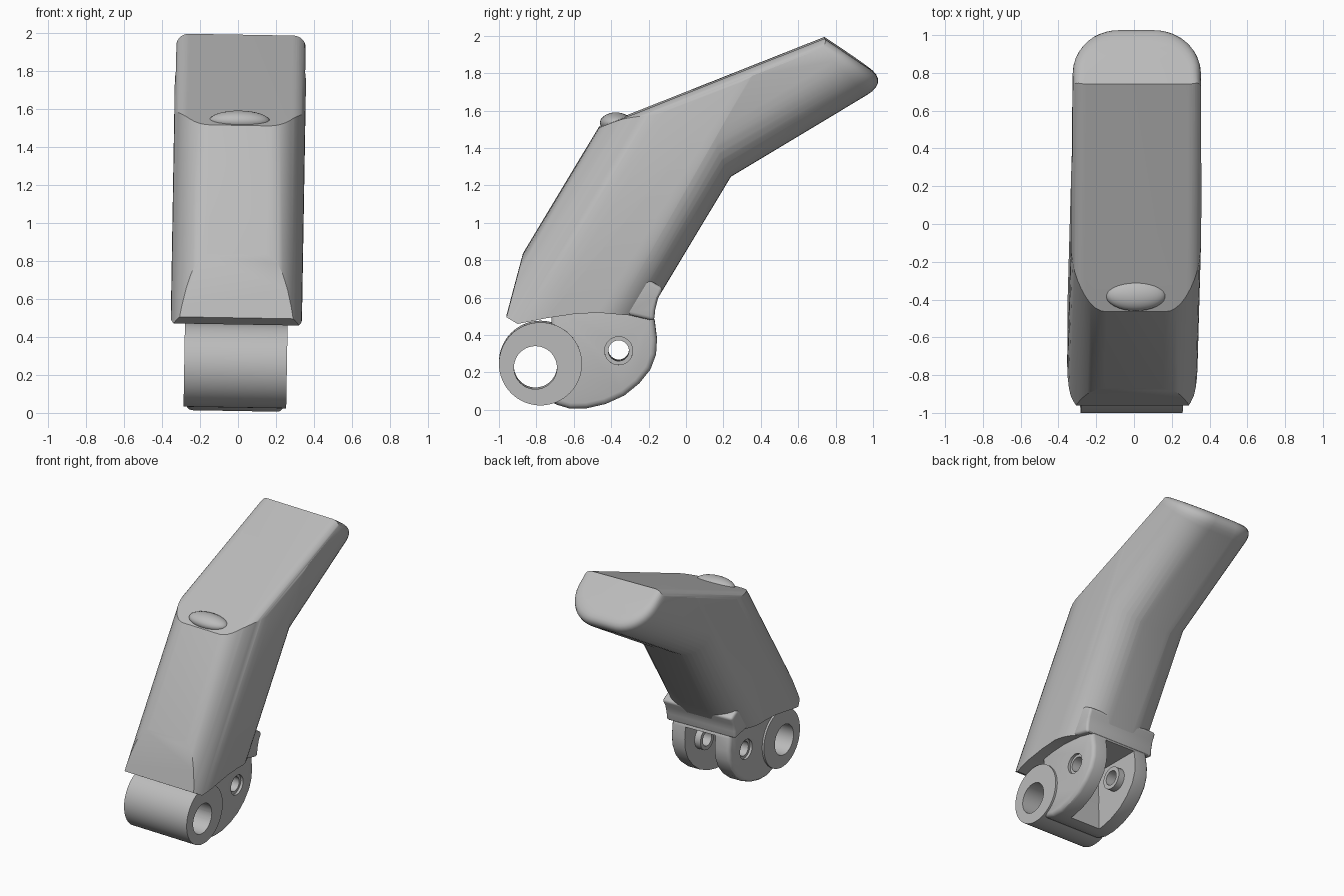
import bpy, bmesh, math
from mathutils import Vector, Matrix

if "Cube" in bpy.data.objects:
    bpy.data.objects.remove(bpy.data.objects["Cube"])

grey = bpy.data.materials.new("plain grey")
grey.use_nodes = True
grey.diffuse_color = (0.5, 0.5, 0.5, 1)
grey.node_tree.nodes["Principled BSDF"].inputs["Base Color"].default_value = (0.5, 0.5, 0.5, 1)


def loft(name, rings):
    """Closed solid through rings of equal point count."""
    bm = bmesh.new()
    loops = [[bm.verts.new(p) for p in ring] for ring in rings]
    n = len(loops[0])
    for a, b in zip(loops, loops[1:]):
        for i in range(n):
            j = (i + 1) % n
            bm.faces.new((a[i], a[j], b[j], b[i]))
    bm.faces.new(loops[0])
    bm.faces.new(loops[-1])
    bmesh.ops.recalc_face_normals(bm, faces=bm.faces)
    mesh = bpy.data.meshes.new(name)
    bm.to_mesh(mesh)
    bm.free()
    mesh.materials.append(grey)
    ob = bpy.data.objects.new(name, mesh)
    bpy.context.collection.objects.link(ob)
    return ob


def plate(name, outline, x0, x1):
    """Side outline of (y, z) points extruded across x."""
    return loft(name, [[(x, y, z) for y, z in outline] for x in (x0, x1)])


def circle(y, z, r, n=48):
    return [(y + r * math.cos(i * math.tau / n), z + r * math.sin(i * math.tau / n)) for i in range(n)]


def section(half, top, bottom, top_r, bottom_r, n=10):
    """Symmetric cross-section (u, v) with elliptical corners."""
    right = []
    for (rx, rv), edge, sign in ((top_r, top, 1), (bottom_r, bottom, -1)):
        corner = []
        for i in range(n + 1 if rx else 1):
            a = math.pi / 2 * i / n if rx else 0
            corner.append((half - rx * (1 - math.sin(a)) if rx else half,
                           edge + sign * rv * (1 - math.cos(a))))
        right += corner if sign == 1 else corner[::-1]
    return right + [(-u, v) for u, v in reversed(right)]


def place(u, v, s, angle):
    """Section point moved s along a direction tilted in the side plane."""
    c, d = math.cos(angle), math.sin(angle)
    return Vector((u, s * c + v * d, s * d - v * c))


def prism(name, sec, angle, s0, s1):
    return loft(name, [[place(u, v, s, angle) for u, v in sec] for s in (s0, s1)])


def bake(ob):
    bpy.context.view_layer.update()
    deps = bpy.context.evaluated_depsgraph_get()
    mesh = bpy.data.meshes.new_from_object(ob.evaluated_get(deps))
    ob.modifiers.clear()
    ob.data = mesh


def combine(ob, other, operation):
    mod = ob.modifiers.new("combine", 'BOOLEAN')
    mod.object, mod.operation, mod.solver = other, operation, 'EXACT'
    bake(ob)
    bpy.data.objects.remove(other)


def cut_plane(ob, point, normal):
    bm = bmesh.new()
    bm.from_mesh(ob.data)
    bmesh.ops.bisect_plane(bm, geom=bm.verts[:] + bm.edges[:] + bm.faces[:],
                           plane_co=point, plane_no=normal, clear_outer=True)
    bmesh.ops.holes_fill(bm, edges=[e for e in bm.edges if e.is_boundary])
    bmesh.ops.recalc_face_normals(bm, faces=bm.faces)
    bm.to_mesh(ob.data)
    bm.free()


def bevel(ob, width):
    mod = ob.modifiers.new("bevel", 'BEVEL')
    mod.width, mod.segments, mod.angle_limit = width, 3, math.radians(50)
    bake(ob)


# Lower segment: rounded prism, tapered at the front foot
LOW, UP, ROOF = math.radians(59), math.radians(31), math.radians(21.6)
body = prism("finger_body", section(0.345, -1.177, -0.437, (0.19, 0.277), (0.245, 0.223)), LOW, -0.3, 2.2)
cut_plane(body, (0, -0.87, 0.84), (0, -0.967, 0.256))
underside = [(-1.4, 0.79), (-0.96, 0.5), (-0.9, 0.465), (-0.75, 0.495), (-0.6, 0.518), (-0.47, 0.525),
             (-0.3, 0.51), (-0.17, 0.48), (0.3, 0.4), (0.3, -1), (-1.4, -1)]
combine(body, plate("underside_cutter", underside, -1, 1), 'DIFFERENCE')

# Upper segment: D-shaped prism with a slanted, softened tip
sec = section(0.34, -1.7, -0.946, (0, 0), (0.24, 0.25))


def tip(v):
    return 1.659 + (v + 1.324) * 0.468


rings = [[place(u, v, 0.83, UP) for u, v in sec]]
for k in range(8):
    t = k / 7
    ring = []
    for u, v in sec:
        w = min(1, max(0, (v + 1.324) / 0.378))
        f = 0.1 + 0.26 * w
        u2, v2 = u * (1 - f), v + (-1.3 - v) * f
        p0 = place(u, v, tip(v) - 0.05 - 0.09 * w, UP)
        p1 = place(u, v, tip(v), UP)
        p2 = place(u2, v2, tip(v2), UP)
        ring.append((1 - t) ** 2 * p0 + 2 * t * (1 - t) * p1 + t * t * p2)
    rings.append(ring)
combine(body, loft("upper_segment", rings), 'UNION')

# Flat pad on top with rolled long edges
roof = prism("roof_cutter", section(0.35, -1.577, 2, (0.08, 0.08), (0, 0)), ROOF, -3, 3)
combine(body, roof, 'INTERSECT')

# Small knuckle bump at the bend
bm = bmesh.new()
bmesh.ops.create_uvsphere(bm, u_segments=32, v_segments=16, radius=1,
                          matrix=Matrix.Translation((0, -0.375, 1.535)) @ Matrix.Diagonal((0.16, 0.085, 0.055, 1)))
mesh = bpy.data.meshes.new("knuckle_bump")
bm.to_mesh(mesh)
bm.free()
mesh.materials.append(grey)
bump = bpy.data.objects.new("knuckle_bump", mesh)
bpy.context.collection.objects.link(bump)

# Skirt behind the lower segment
skirt = plate("rear_skirt", [(-0.6, 0.53), (-0.47, 0.525), (-0.3, 0.51), (-0.17, 0.48), (-0.165, 0.54),
                             (-0.15, 0.6), (-0.12, 0.655), (-0.2, 0.7), (-0.27, 0.82), (-0.5, 0.8)], -0.3, 0.3)
bevel(skirt, 0.02)

# Hinge fork: two arms with a slot and a pin hole
arms = plate("hinge_arms", [(-0.72, 0.04), (-0.62, 0.01), (-0.53, 0.012), (-0.43, 0.035), (-0.33, 0.08),
                            (-0.25, 0.145), (-0.19, 0.22), (-0.16, 0.3), (-0.155, 0.38), (-0.17, 0.5),
                            (-0.3, 0.56), (-0.72, 0.56)], -0.255, 0.255)
bevel(arms, 0.03)
combine(arms, plate("slot_cutter", [(-0.56, -0.2), (0.1, -0.2), (0.1, 0.47), (-0.56, 0.47)], -0.13, 0.13),
        'DIFFERENCE')
PIN = (-0.36, 0.32)
for side in (-1, 1):
    combine(arms, plate("boss", circle(*PIN, 0.085), side * 0.08, side * 0.15), 'UNION')
    combine(arms, plate("recess", circle(*PIN, 0.075), side * 0.235, side * 0.4), 'DIFFERENCE')
combine(arms, plate("pin_cutter", circle(*PIN, 0.055), -0.5, 0.5), 'DIFFERENCE')

# Hinge barrel with an off-centre bore through barrel and arms
barrel = plate("hinge_barrel", circle(-0.778, 0.25, 0.222, 64), -0.27, 0.27)
for ob in (barrel, arms):
    combine(ob, plate("bore_cutter", circle(-0.805, 0.23, 0.115), -0.5, 0.5), 'DIFFERENCE')

# Slight sideways lean of the whole piece, then shading
lean = Matrix.Translation((0, 0, 1)) @ Matrix.Rotation(0.017, 4, 'Y') @ Matrix.Translation((0, 0, -1))
for ob in (body, bump, skirt, arms, barrel):
    ob.data.transform(lean)
    bpy.ops.object.select_all(action='DESELECT')
    ob.select_set(True)
    bpy.context.view_layer.objects.active = ob
    bpy.ops.object.shade_smooth_by_angle(angle=math.radians(30))
